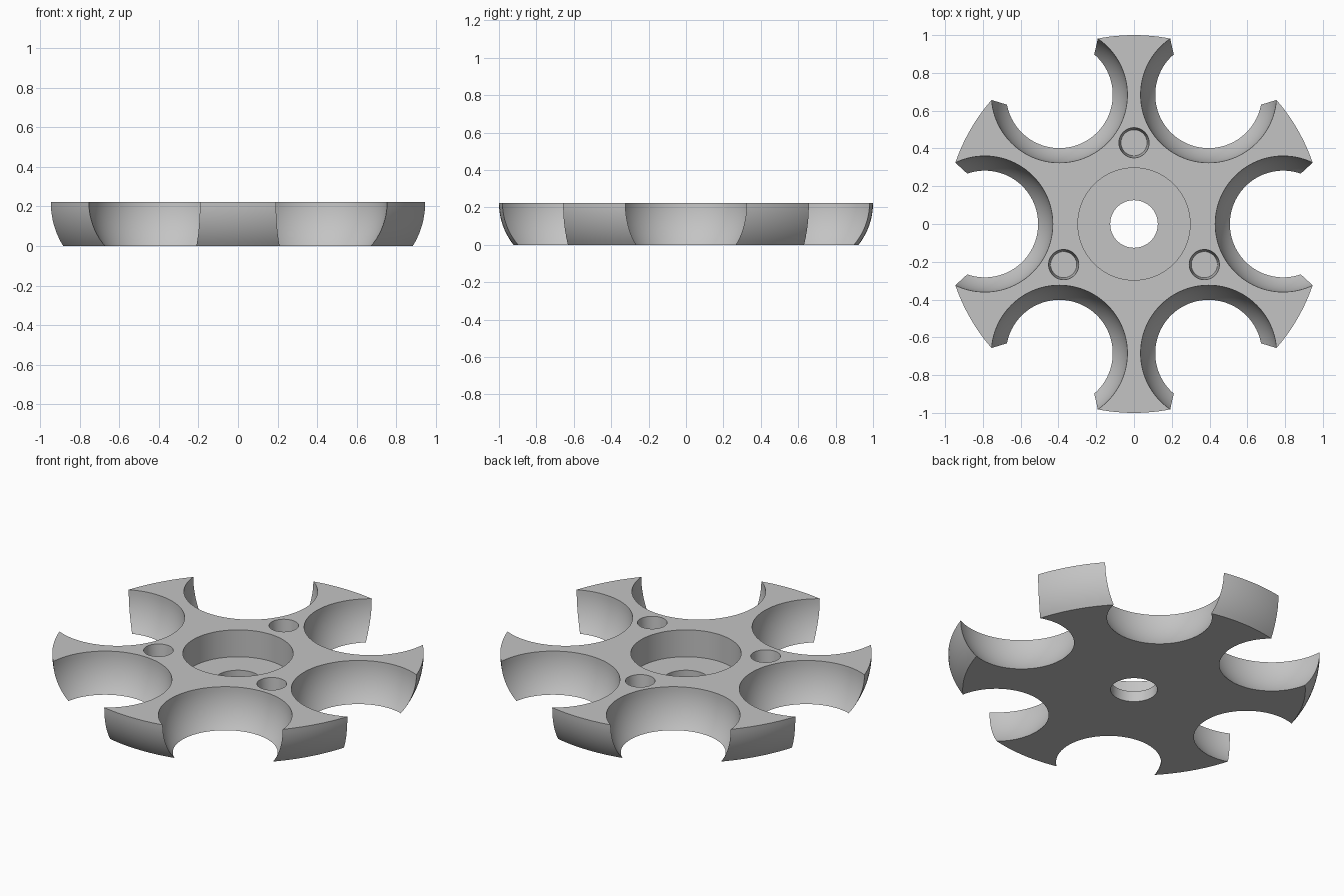
import bpy, bmesh
from math import sin, cos, pi, radians

if "Cube" in bpy.data.objects:
    bpy.data.objects.remove(bpy.data.objects["Cube"])

HEIGHT = 0.223      # plate thickness
ARC = 0.36          # radius of the rounded rim and of the ball scallops
FLOOR = 0.063       # floor of the hub recess

grey = bpy.data.materials.new("plain grey")
grey.use_nodes = True
grey.diffuse_color = (0.55, 0.55, 0.55, 1)
grey.node_tree.nodes["Principled BSDF"].inputs["Base Color"].default_value = (0.55, 0.55, 0.55, 1)


def turned(name, profile, segments, x=0, y=0):
    """Closed solid turned about a vertical axis; profile runs bottom to top."""
    bm = bmesh.new()
    rings = [[bm.verts.new((x + r * cos(2 * pi * i / segments),
                            y + r * sin(2 * pi * i / segments), z))
              for i in range(segments)] for r, z in profile]
    for low, high in zip(rings, rings[1:]):
        for i in range(segments):
            j = (i + 1) % segments
            bm.faces.new((low[i], low[j], high[j], high[i]))
    bm.faces.new(rings[0][::-1])
    bm.faces.new(rings[-1])
    mesh = bpy.data.meshes.new(name)
    bm.to_mesh(mesh)
    bm.free()
    mesh.materials.append(grey)
    obj = bpy.data.objects.new(name, mesh)
    bpy.context.collection.objects.link(obj)
    return obj


def arc(centre_radius, depth_angle, steps):
    """Quarter-arc profile that ends vertical at the plate's top."""
    angles = [depth_angle * (1 - i / steps) for i in range(steps + 1)]
    return [(centre_radius + ARC * cos(a), HEIGHT - ARC * sin(a)) for a in angles]


# Round plate with curved rim
rim = arc(1 - ARC, radians(38.3), 10)
rim[0] = (rim[0][0], 0)
plate = turned("scalloped_plate", rim, 192)

# Six ball-shaped scallops around the rim
cutters = []
for k in range(6):
    a = k * pi / 3
    profile = arc(0, radians(70), 18) + [(ARC, 0.5)]
    cutters.append(turned("scallop_cutter", profile, 96, 0.79 * cos(a), 0.79 * sin(a)))

# Hub recess and through bore
cutters.append(turned("recess_cutter", [(0.297, FLOOR), (0.297, 0.5)], 64))
cutters.append(turned("bore_cutter", [(0.126, -0.2), (0.126, 0.4)], 64))

# Three blind, slightly tapered pin holes
for k in range(3):
    a = pi / 2 + k * 2 * pi / 3
    profile = [(0.069, FLOOR), (0.08, HEIGHT), (0.08, 0.5)]
    cutters.append(turned("pin_hole_cutter", profile, 48, 0.43 * cos(a), 0.43 * sin(a)))

# Cut everything out of the plate and keep the result
for cutter in cutters:
    cutter.hide_render = True
    mod = plate.modifiers.new("cut", 'BOOLEAN')
    mod.operation = 'DIFFERENCE'
    mod.solver = 'EXACT'
    mod.object = cutter
depsgraph = bpy.context.evaluated_depsgraph_get()
result = bpy.data.meshes.new_from_object(plate.evaluated_get(depsgraph))
plate.modifiers.clear()
plate.data = result
for cutter in cutters:
    bpy.data.objects.remove(cutter)

# Smooth curved walls, keep the edges sharp
bpy.ops.object.select_all(action='DESELECT')
plate.select_set(True)
bpy.context.view_layer.objects.active = plate
bpy.ops.object.shade_smooth_by_angle(angle=radians(30))
